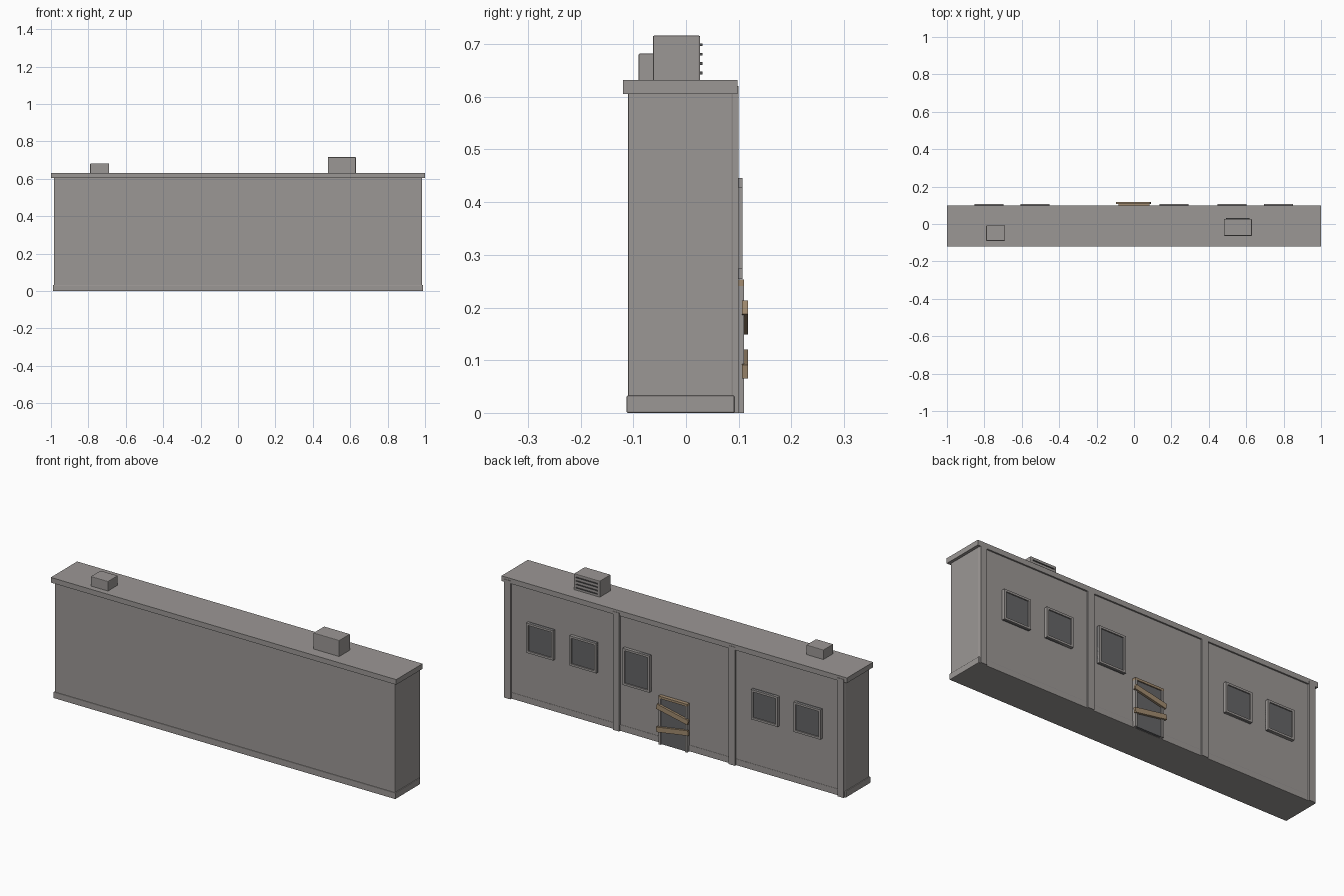
import bpy
import math
from mathutils import Vector

if "Cube" in bpy.data.objects:
    bpy.data.objects.remove(bpy.data.objects["Cube"], do_unlink=True)


def material(name, colour):
    m = bpy.data.materials.new(name)
    m.use_nodes = True
    m.diffuse_color = (*colour, 1)
    m.node_tree.nodes["Principled BSDF"].inputs["Base Color"].default_value = (*colour, 1)
    return m


CONCRETE = material("concrete", (0.33, 0.31, 0.30))
GLASS = material("dark_glass", (0.13, 0.13, 0.135))
SLAT = material("dark_slat", (0.08, 0.08, 0.08))
WOOD = material("old_wood", (0.36, 0.26, 0.16))


def box(name, x, y, z, mat, bevel=0.0, tilt=0.0):
    """Box from (min, max) ranges, optionally tilted about the depth axis."""
    bpy.ops.mesh.primitive_cube_add(size=1)
    ob = bpy.context.object
    ob.name = name
    size = Vector([r[1] - r[0] for r in (x, y, z)])
    for v in ob.data.vertices:
        v.co = v.co * size
    ob.location = [(r[0] + r[1]) / 2 for r in (x, y, z)]
    ob.rotation_euler.y = tilt
    ob.data.materials.append(mat)
    if bevel:
        mod = ob.modifiers.new("soft_edges", "BEVEL")
        mod.width = bevel
        mod.segments = 2
    return ob


def span(centre, width):
    return (centre - width / 2, centre + width / 2)


BACK = 0.09

# Main body, plinth and roof slab
box("walls", (-0.985, 0.985), (-0.11, BACK), (0.01, 0.61), CONCRETE, 0.004)
box("plinth", (-0.99, 0.99), (-0.113, 0.092), (0, 0.033), CONCRETE, 0.003)
box("roof_slab", (-1, 1), (-0.12, 0.098), (0.605, 0.632), CONCRETE)

# Pilasters along the back wall
for i, x in enumerate((-0.965, -0.335, 0.335, 0.965)):
    box(f"pilaster_{i + 1}", span(x, 0.036), (BACK - 0.01, 0.1), (0, 0.62), CONCRETE)


def window(name, x, z, width=0.155, rim=0.011):
    """Four frame bars around a recessed pane."""
    xs, y = span(x, width), (BACK - 0.005, 0.107)
    box(name + "_pane", xs, (BACK - 0.005, 0.101), z, GLASS)
    for side, edge in (("left", xs[1] - rim), ("right", xs[0])):
        box(f"{name}_{side}_frame", (edge, edge + rim), y, z, CONCRETE)
    for side, edge in (("top", z[1] - rim), ("bottom", z[0])):
        box(f"{name}_{side}_frame", (xs[0] + rim, xs[1] - rim), y, (edge, edge + rim), CONCRETE)


# Windows
for i, x in enumerate((-0.775, -0.528, 0.523, 0.773)):
    window(f"window_{i + 1}", x, (0.273, 0.429))
window("middle_window", 0.215, (0.254, 0.446))

# Boarded-up door
box("door", span(0, 0.15), (BACK - 0.005, 0.104), (0.002, 0.245), GLASS)
for side, x in (("left", 0.077), ("right", -0.077)):
    box(f"door_{side}_jamb", span(x, 0.012), (BACK - 0.005, 0.11), (0, 0.241), CONCRETE)
box("door_lintel", span(0, 0.166), (BACK - 0.005, 0.11), (0.241, 0.253), WOOD)
for name, z, tilt in (("upper", 0.181, -12), ("lower", 0.093, 9)):
    box(f"{name}_plank", span(-0.002, 0.186), (0.106, 0.118), span(z, 0.026), WOOD,
        tilt=math.radians(tilt))

# Rooftop units
box("small_roof_box", (-0.79, -0.69), (-0.09, -0.008), (0.625, 0.682), CONCRETE, 0.003)
box("vent_box", (0.48, 0.63), (-0.063, 0.027), (0.625, 0.716), CONCRETE, 0.003)
for i in range(4):
    box(f"vent_slat_{i + 1}", (0.493, 0.617), (0.02, 0.031), span(0.645 + i * 0.018, 0.005), SLAT)
